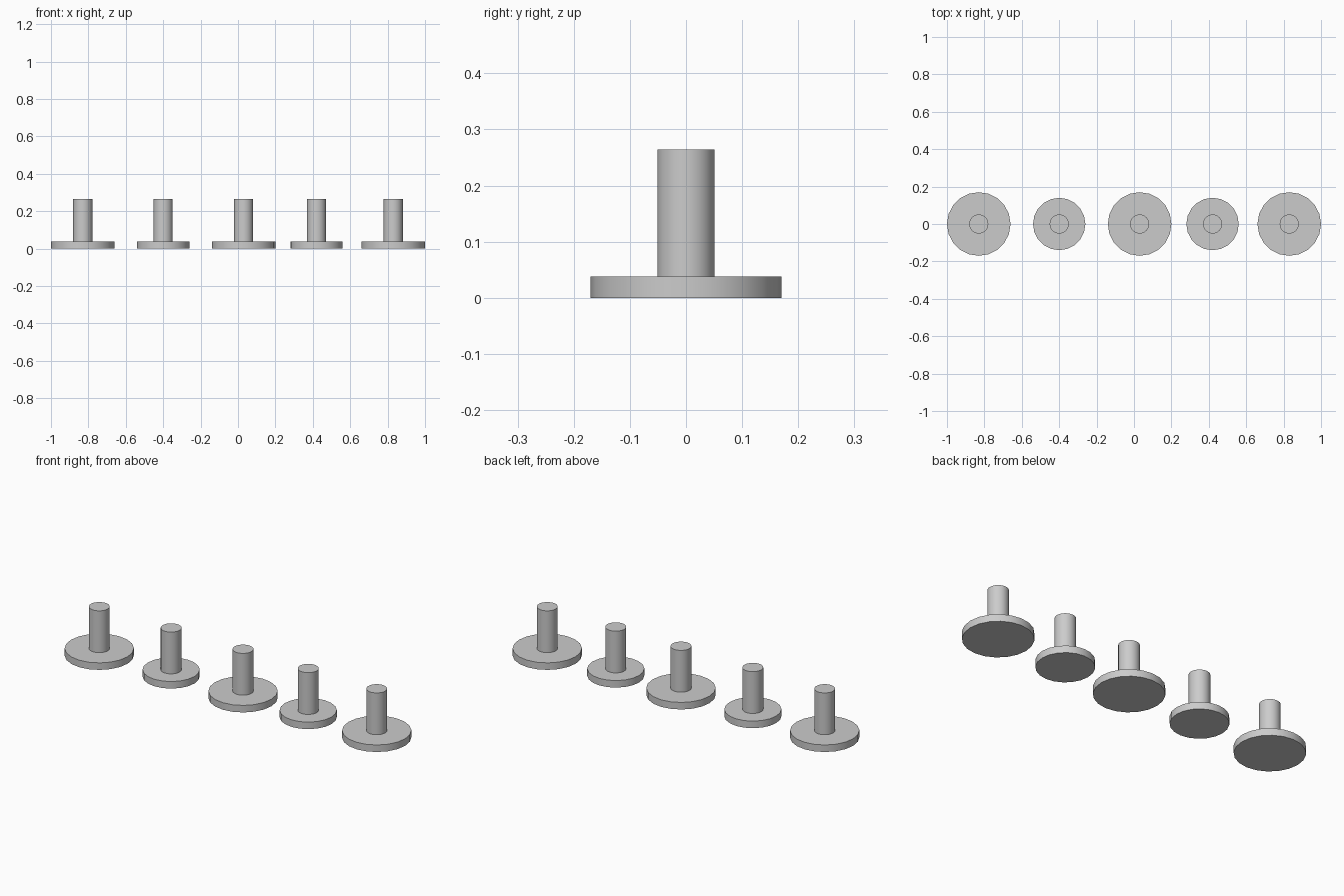
import bpy
import math

if "Cube" in bpy.data.objects:
    bpy.data.objects.remove(bpy.data.objects["Cube"])

DISC_TOP, STEM_TOP = 0.038, 0.264


def cylinder(name, x, radius, z0, z1, sides):
    bpy.ops.mesh.primitive_cylinder_add(
        vertices=sides, radius=radius, depth=z1 - z0, location=(x, 0, (z0 + z1) / 2))
    obj = bpy.context.object
    obj.name = name
    bpy.ops.object.shade_smooth_by_angle(angle=math.radians(35))
    return obj


# Row of five pegs, alternating wide and narrow base discs
pegs = [(-0.83, 0.17), (-0.40, 0.14), (0.03, 0.17), (0.42, 0.14), (0.83, 0.17)]
for i, (x, radius) in enumerate(pegs, 1):
    cylinder(f"base_disc_{i}", x, radius, 0, DISC_TOP, 20)
    cylinder(f"stem_{i}", x, 0.051, DISC_TOP, STEM_TOP, 32)
